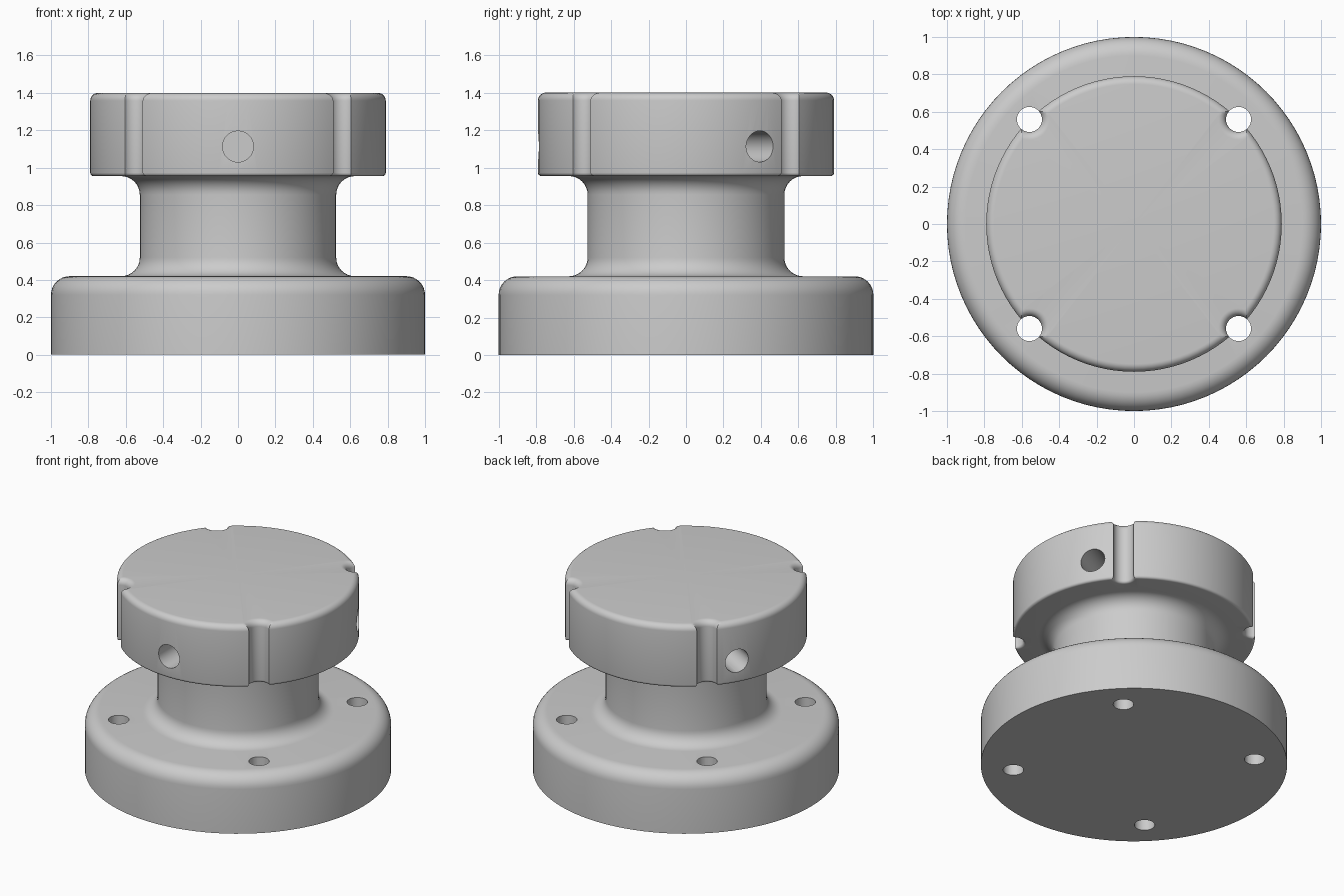
import bpy, bmesh
from math import sin, cos, pi, radians
from mathutils import Matrix, Vector

if "Cube" in bpy.data.objects:
    bpy.data.objects.remove(bpy.data.objects["Cube"])

def arc(cx, cz, r, a0, a1, n=8):
    """Points of a fillet arc in the (radius, z) plane, angles in degrees."""
    return [(cx + r * cos(radians(a0 + (a1 - a0) * i / n)),
             cz + r * sin(radians(a0 + (a1 - a0) * i / n))) for i in range(n + 1)]

def lathe(name, profile, steps):
    """Revolve a (radius, z) profile that starts and ends on the z axis."""
    bm = bmesh.new()
    verts = [bm.verts.new((r, 0, z)) for r, z in profile]
    edges = [bm.edges.new(pair) for pair in zip(verts, verts[1:])]
    bmesh.ops.spin(bm, geom=verts + edges, cent=(0, 0, 0), axis=(0, 0, 1),
                   angle=2 * pi, steps=steps, use_duplicate=False)
    bmesh.ops.remove_doubles(bm, verts=bm.verts, dist=1e-5)
    bmesh.ops.recalc_face_normals(bm, faces=bm.faces)
    mesh = bpy.data.meshes.new(name)
    bm.to_mesh(mesh)
    bm.free()
    ob = bpy.data.objects.new(name, mesh)
    bpy.context.collection.objects.link(ob)
    return ob

def cut(target, cutter):
    mod = target.modifiers.new(cutter.name, 'BOOLEAN')
    mod.operation = 'DIFFERENCE'
    mod.solver = 'EXACT'
    mod.object = cutter
    cutter.hide_render = True
    bpy.context.view_layer.objects.active = target
    bpy.ops.object.modifier_apply(modifier=mod.name)
    bpy.data.objects.remove(cutter)

# Turned body: flange, filleted neck and head
flange_top, head_low, head_top = 0.42, 0.955, 1.4
neck, head = 0.525, 0.79
body = lathe("flanged_knob",
    [(0, 0), (1, 0)]
    + arc(0.9, flange_top - 0.1, 0.1, 0, 90)
    + arc(neck + 0.1, flange_top + 0.1, 0.1, 270, 180)
    + arc(neck + 0.1, head_low - 0.1, 0.1, 180, 90)
    + arc(head - 0.018, head_low + 0.018, 0.018, -90, 0, 4)
    + arc(head - 0.042, head_top - 0.042, 0.042, 0, 90)
    + [(0, head_top)], 96)

# Vertical bolt holes: through the flange, and rounded notches in the head rim
r = 0.067
bolt_profile = ([(0, -0.1), (r, -0.1), (r, 0.7), (r + 0.018, 0.75)]
    + arc(r + 0.018, head_low + 0.018, 0.018, 270, 180, 4)
    + arc(r + 0.042, head_top - 0.042, 0.042, 180, 90)
    + [(r + 0.042, 1.5), (0, 1.5)])
for sx in (-1, 1):
    for sy in (-1, 1):
        cutter = lathe("bolt_hole", bolt_profile, 32)
        cutter.location = (0.559 * sx, 0.559 * sy, 0)
        cut(body, cutter)

# Three radial grub-screw holes around the head
for deg in (-90, 30, 150):
    cutter = lathe("screw_hole", [(0, 0.38), (0.083, 0.38), (0.083, 0.95), (0, 0.95)], 32)
    direction = Vector((cos(radians(deg)), sin(radians(deg)), 0))
    cutter.matrix_world = (Matrix.Translation((0, 0, 1.113))
                           @ direction.to_track_quat('Z', 'Y').to_matrix().to_4x4())
    cut(body, cutter)

bpy.ops.object.select_all(action='DESELECT')
body.select_set(True)
bpy.context.view_layer.objects.active = body
bpy.ops.object.shade_smooth_by_angle(angle=radians(35))
